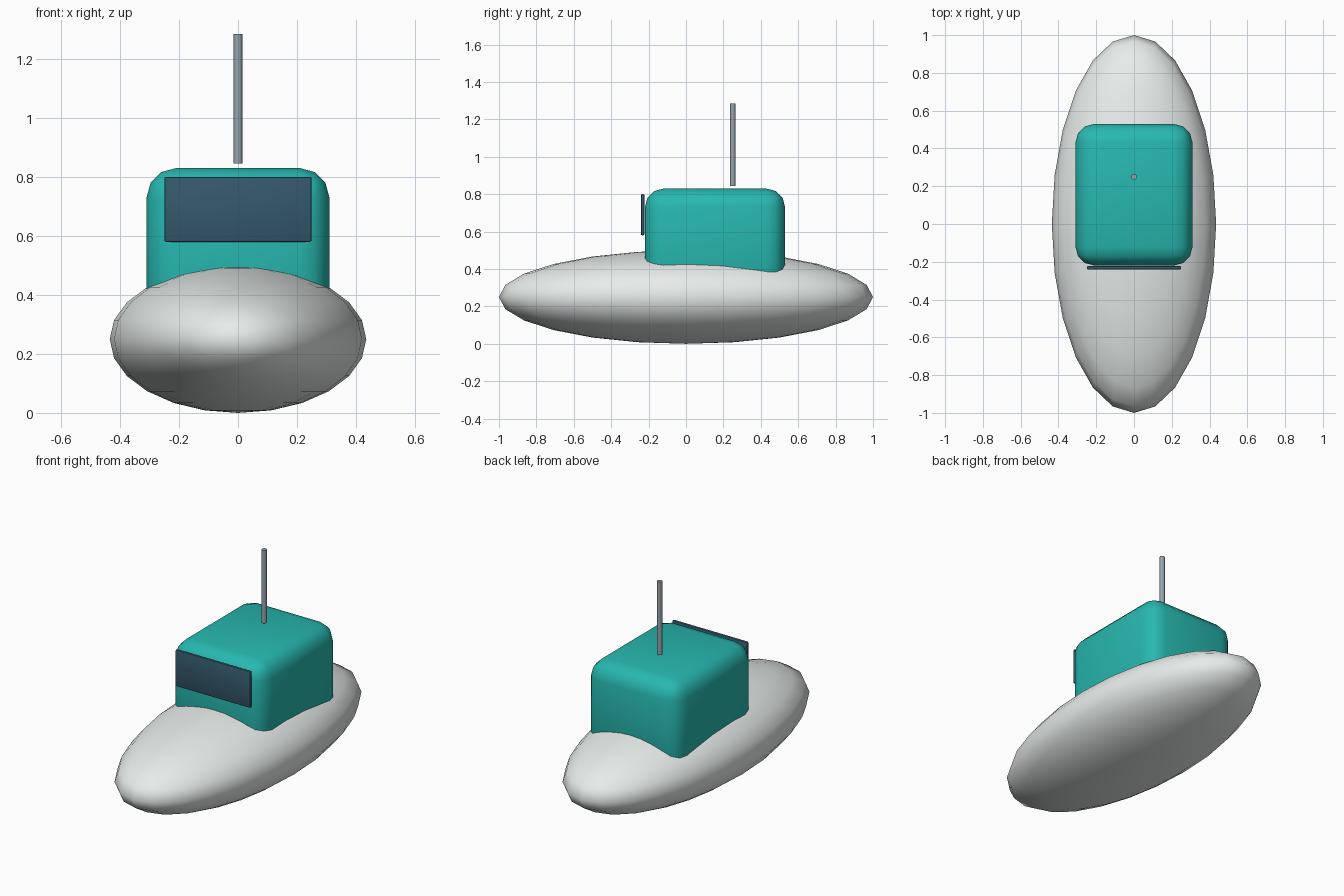
import bpy
from math import radians

if "Cube" in bpy.data.objects:
    bpy.data.objects.remove(bpy.data.objects["Cube"])


def finish(name, color, size=None, bevel=0.0, segments=1, angle=40):
    """Name, scale, colour, bevel and shade the active object."""
    ob = bpy.context.object
    ob.name = name
    if size:
        ob.scale = size
    bpy.ops.object.transform_apply(location=False, rotation=False, scale=True)
    mat = bpy.data.materials.new(name + "_paint")
    mat.diffuse_color = (*color, 1)
    mat.use_nodes = True
    mat.node_tree.nodes["Principled BSDF"].inputs["Base Color"].default_value = mat.diffuse_color
    ob.data.materials.append(mat)
    if bevel:
        mod = ob.modifiers.new("Bevel", 'BEVEL')
        mod.width = bevel
        mod.segments = segments
        bpy.ops.object.modifier_apply(modifier=mod.name)
    bpy.ops.object.shade_smooth_by_angle(angle=radians(angle))
    return ob


# Hull: stretched sphere
bpy.ops.mesh.primitive_uv_sphere_add(segments=24, ring_count=12, radius=1,
                                     location=(0, 0, 0.25))
finish("hull", (0.80, 0.84, 0.83), size=(0.435, 1.0, 0.25), angle=60)

# Cabin: rounded box sunk into the hull
bpy.ops.mesh.primitive_cube_add(size=1, location=(0, 0.155, 0.55))
finish("cabin", (0.02, 0.48, 0.43), size=(0.62, 0.75, 0.56),
       bevel=0.1, segments=3)

# Windscreen: thin panel just ahead of the cabin
bpy.ops.mesh.primitive_cube_add(size=1, location=(0, -0.232, 0.69))
finish("windscreen", (0.035, 0.10, 0.15), size=(0.5, 0.018, 0.22),
       bevel=0.006, segments=2)

# Mast: slim rod standing over the roof
bpy.ops.mesh.primitive_cylinder_add(vertices=12, radius=0.015, depth=0.44,
                                    location=(0, 0.25, 1.065))
finish("mast", (0.30, 0.37, 0.42))
